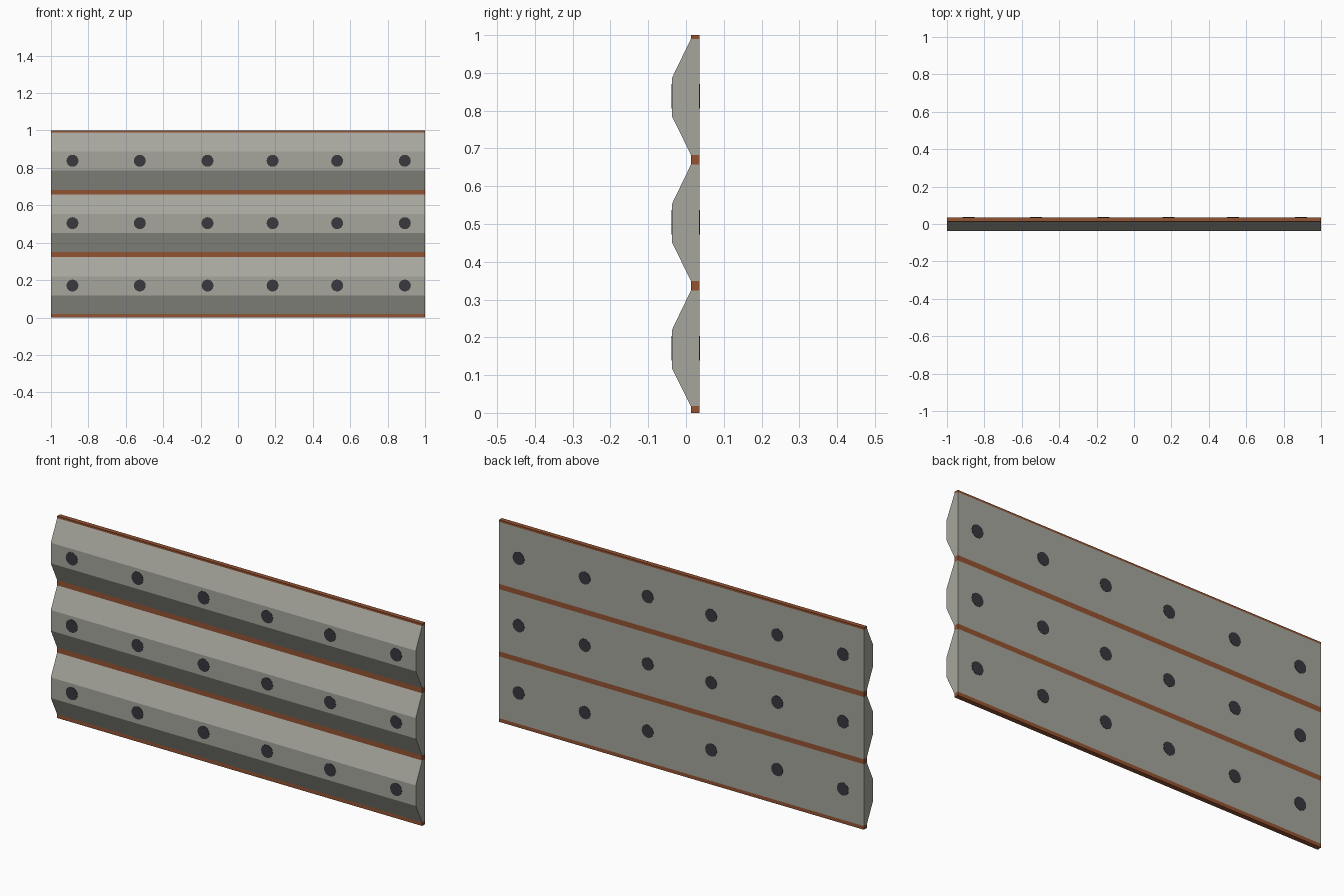
import bpy, bmesh, math
from mathutils import Matrix

if "Cube" in bpy.data.objects:
    bpy.data.objects.remove(bpy.data.objects["Cube"])

BACK, VALLEY, CREST = 0.036, 0.013, -0.037
PERIOD = 0.3335


def material(name, rgb):
    m = bpy.data.materials.new(name)
    lin = [((c / 255 + 0.055) / 1.055) ** 2.4 for c in rgb]
    m.diffuse_color = (*lin, 1)
    m.use_nodes = True
    m.node_tree.nodes["Principled BSDF"].inputs["Base Color"].default_value = m.diffuse_color
    return m


GREY = material("grey_metal", (166, 166, 157))
RUST = material("rust_brown", (148, 83, 50))
DARK = material("dark_bolt", (56, 56, 62))


def finish(bm, name, mat):
    bmesh.ops.recalc_face_normals(bm, faces=bm.faces)
    mesh = bpy.data.meshes.new(name)
    bm.to_mesh(mesh)
    bm.free()
    mesh.materials.append(mat)
    ob = bpy.data.objects.new(name, mesh)
    bpy.context.collection.objects.link(ob)


def prism(name, profile, mat, hidden=()):
    """Extrude a (y, z) profile along x, dropping sides at hidden heights."""
    bm = bmesh.new()
    left = [bm.verts.new((-1, y, z)) for y, z in profile]
    right = [bm.verts.new((1, y, z)) for y, z in profile]
    bm.faces.new(left)
    bm.faces.new(right[::-1])
    for i in range(len(profile)):
        j = (i + 1) % len(profile)
        bm.faces.new((left[i], left[j], right[j], right[i]))
    bmesh.ops.recalc_face_normals(bm, faces=bm.faces)
    inner = [f for f in bm.faces if any(
        all(abs(v.co.z - h) < 1e-5 for v in f.verts) for h in hidden)]
    bmesh.ops.delete(bm, geom=inner, context='FACES_ONLY')
    finish(bm, name, mat)


# Seam heights, and the ribs that fill the gaps between them
seams = [(0.0, 0.018), (0.324, 0.349), (0.657, 0.683), (0.990, 1.0)]
for i, (lo, hi) in enumerate(seams):
    joints = [h for h in (lo, hi) if 0 < h < 1]
    prism(f"seam_strip_{i + 1}",
          [(BACK, lo), (VALLEY, lo), (VALLEY, hi), (BACK, hi)], RUST, joints)

for i in range(3):
    lo, hi = seams[i][1], seams[i + 1][0]
    mid = 0.169 + i * PERIOD
    prism(f"rib_{i + 1}",
          [(BACK, lo), (VALLEY, lo), (CREST, mid - 0.051), (CREST, mid + 0.051),
           (VALLEY, hi), (BACK, hi)], GREY, (lo, hi))

# Round dark bolt marks on the rib crests and the flat back
for side, y in (("front", CREST), ("back", BACK)):
    bm = bmesh.new()
    for row in range(3):
        for x in (-0.885, -0.525, -0.163, 0.185, 0.53, 0.892):
            place = (Matrix.Translation((x, y, 0.171 + row * PERIOD))
                     @ Matrix.Rotation(math.pi / 2, 4, 'X'))
            bmesh.ops.create_cone(bm, cap_ends=True, segments=16, radius1=0.032,
                                  radius2=0.032, depth=0.003, matrix=place)
    finish(bm, f"{side}_bolt_marks", DARK)
